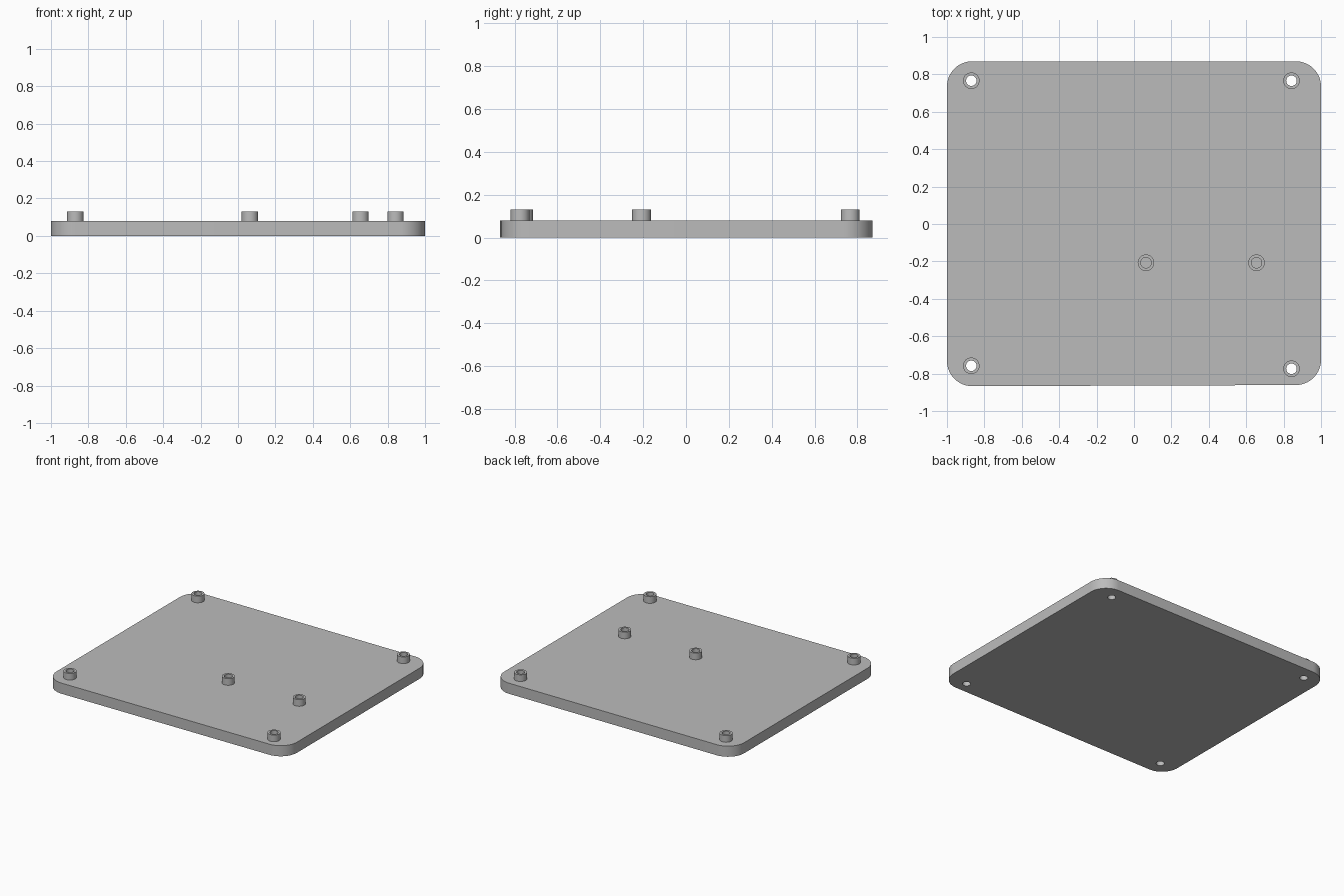
import bpy
from math import cos, sin, pi, radians

if "Cube" in bpy.data.objects:
    bpy.data.objects.remove(bpy.data.objects["Cube"], do_unlink=True)

PLATE_TOP, POST_TOP = 0.08, 0.13
POST_R, HOLE_R, CORNER_R = 0.044, 0.028, 0.135

grey = bpy.data.materials.new("grey plastic")
grey.use_nodes = True
colour = (0.5, 0.5, 0.5, 1)
grey.diffuse_color = colour
grey.node_tree.nodes["Principled BSDF"].inputs["Base Color"].default_value = colour


def arc(x, y, r, start, end, steps):
    angles = [start + (end - start) * i / steps for i in range(steps + 1)]
    return [(x + r * cos(a), y + r * sin(a)) for a in angles]


def circle(x, y, r):
    return arc(x, y, r, 0, 2 * pi, 48)[:-1]


def extrude_outlines(name, outlines, z0, z1):
    """Fill the first outline, leave the others as holes, extrude z0 to z1."""
    curve = bpy.data.curves.new(name, "CURVE")
    curve.dimensions = "2D"
    curve.fill_mode = "BOTH"
    curve.extrude = (z1 - z0) / 2
    for points in outlines:
        spline = curve.splines.new("POLY")
        spline.points.add(len(points) - 1)
        for p, (x, y) in zip(spline.points, points):
            p.co = (x, y, 0, 1)
        spline.use_cyclic_u = True
    obj = bpy.data.objects.new(name, curve)
    obj.location.z = (z0 + z1) / 2
    bpy.context.collection.objects.link(obj)
    bpy.ops.object.select_all(action="DESELECT")
    obj.select_set(True)
    bpy.context.view_layer.objects.active = obj
    bpy.ops.object.convert(target="MESH")
    obj = bpy.context.object
    obj.data.materials.clear()
    obj.data.materials.append(grey)
    # Join the caps to the walls
    bpy.ops.object.mode_set(mode="EDIT")
    bpy.ops.mesh.select_all(action="SELECT")
    bpy.ops.mesh.remove_doubles(threshold=0.0001)
    bpy.ops.mesh.normals_make_consistent(inside=False)
    bpy.ops.object.mode_set(mode="OBJECT")
    bpy.ops.object.shade_smooth_by_angle(angle=radians(30))
    return obj


through_posts = {
    "back_right_post": (-0.87, 0.766),
    "back_left_post": (0.842, 0.766),
    "front_right_post": (-0.87, -0.758),
    "front_left_post": (0.842, -0.774),
}
blind_posts = {
    "inner_right_post": (0.064, -0.207),
    "inner_left_post": (0.655, -0.207),
}

# Rounded base plate, its front edge very slightly skewed
corners = [(1, 0.87), (-1, 0.87), (-1, -0.867), (1, -0.861)]
outline = []
for i, (cx, cy) in enumerate(corners):
    x = cx - CORNER_R * (1 if cx > 0 else -1)
    y = cy - CORNER_R * (1 if cy > 0 else -1)
    outline += arc(x, y, CORNER_R, i * pi / 2, (i + 1) * pi / 2, 16)
holes = [circle(x, y, HOLE_R) for x, y in through_posts.values()]
extrude_outlines("base_plate", [outline] + holes, 0, PLATE_TOP)

# Hollow mounting posts
for name, (x, y) in {**through_posts, **blind_posts}.items():
    extrude_outlines(name, [circle(x, y, POST_R), circle(x, y, HOLE_R)],
                     PLATE_TOP, POST_TOP)
